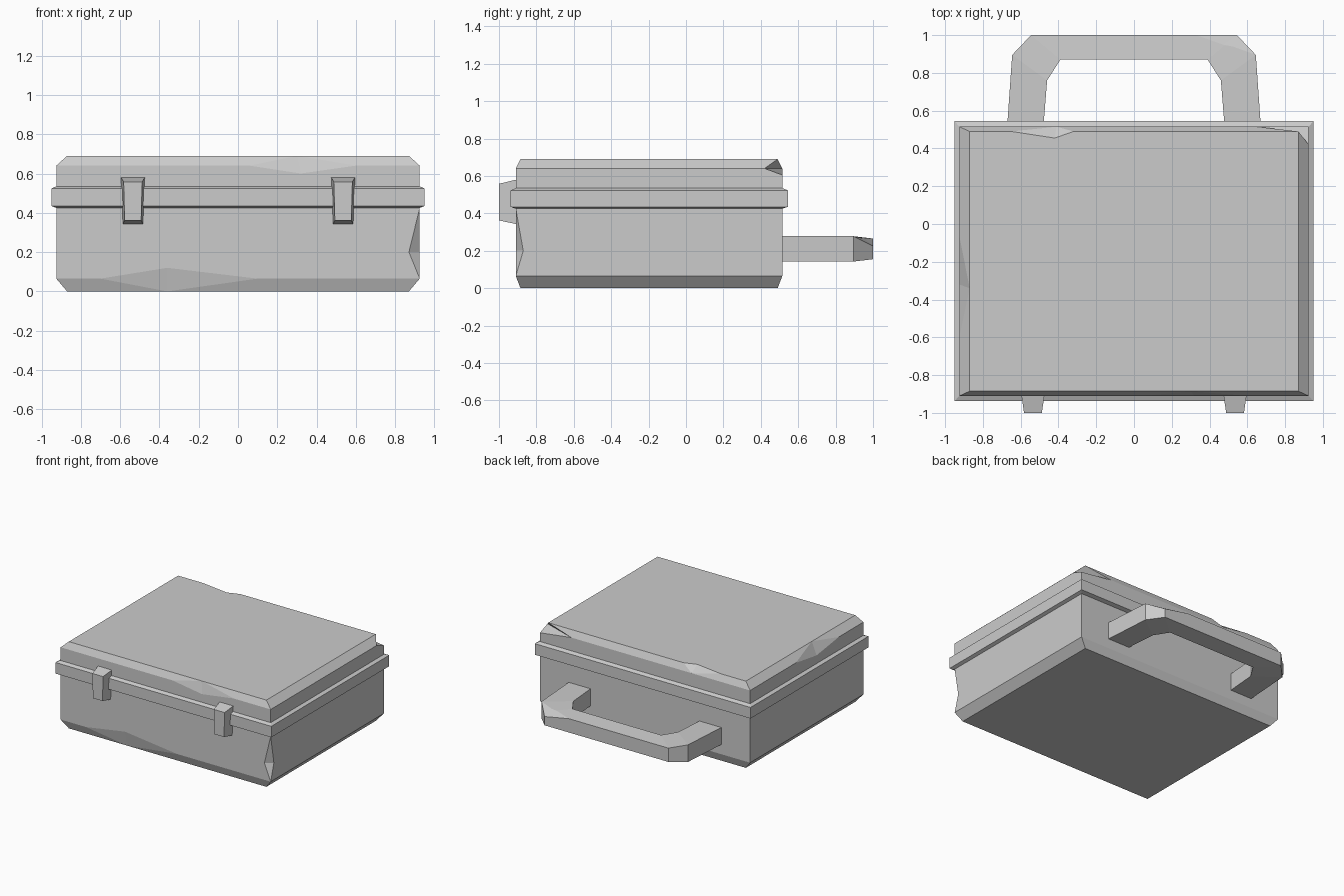
import bpy, bmesh
from mathutils import Vector

if "Cube" in bpy.data.objects:
    bpy.data.objects.remove(bpy.data.objects["Cube"])


def finish(name, bm):
    bmesh.ops.recalc_face_normals(bm, faces=bm.faces)
    me = bpy.data.meshes.new(name)
    bm.to_mesh(me)
    bm.free()
    ob = bpy.data.objects.new(name, me)
    bpy.context.collection.objects.link(ob)
    return ob


def loft(name, rings):
    """Join equal-length closed rings of points and cap both ends."""
    bm = bmesh.new()
    vs = [[bm.verts.new(p) for p in r] for r in rings]
    n = len(vs[0])
    for a, b in zip(vs, vs[1:]):
        for i in range(n):
            j = (i + 1) % n
            bm.faces.new((a[i], a[j], b[j], b[i]))
    bm.faces.new(vs[0])
    bm.faces.new(vs[-1])
    return finish(name, bm)


def rect(hx, y0, y1, z):
    return [(-hx, y0, z), (hx, y0, z), (hx, y1, z), (-hx, y1, z)]


def chip(target, points, outward):
    """Cut a faceted dent bounded by points; outward pushes the cutter clear of the surface."""
    bm = bmesh.new()
    mid = sum((Vector(p) for p in points), Vector()) / len(points)
    for p in list(points) + [mid + Vector(outward)]:
        bm.verts.new(p)
    bmesh.ops.convex_hull(bm, input=bm.verts)
    cutter = finish("chip_cutter", bm)
    cutter.hide_render = True
    mod = target.modifiers.new("chip", 'BOOLEAN')
    mod.operation = 'DIFFERENCE'
    mod.solver = 'EXACT'
    mod.object = cutter
    bpy.context.view_layer.objects.active = target
    bpy.ops.object.modifier_apply(modifier=mod.name)
    bpy.data.objects.remove(cutter)


# Case body with chamfered bottom and lid
body = loft("case_body", [
    rect(0.87, -0.885, 0.49, 0.0),
    rect(0.925, -0.91, 0.515, 0.065),
    rect(0.925, -0.91, 0.515, 0.64),
    rect(0.87, -0.885, 0.49, 0.69),
])

# Worn dents: front bottom, front top, front right corner, back top, left top, back right lid corner
chip(body, [(-0.70, -0.91, 0.065), (0.10, -0.91, 0.065),
            (-0.36, -0.91, 0.12), (-0.36, -0.885, 0.0)], (0, -0.2, -0.1))
chip(body, [(0.06, -0.91, 0.64), (0.60, -0.91, 0.64),
            (0.32, -0.91, 0.60), (0.30, -0.885, 0.69)], (0, -0.2, 0.1))
chip(body, [(0.925, -0.91, 0.425), (0.925, -0.91, 0.065),
            (0.87, -0.91, 0.20), (0.925, -0.87, 0.20)], (0.15, -0.15, 0))
chip(body, [(-0.65, 0.49, 0.69), (-0.32, 0.49, 0.69),
            (-0.42, 0.455, 0.69), (-0.41, 0.515, 0.64)], (0, 0.1, 0.2))
chip(body, [(-0.925, -0.06, 0.64), (-0.925, -0.60, 0.64),
            (-0.925, -0.32, 0.60), (-0.87, -0.34, 0.69)], (-0.2, 0, 0.1))
chip(body, [(0.925, 0.42, 0.64), (0.925, 0.515, 0.605),
            (0.65, 0.515, 0.64), (0.87, 0.49, 0.69)], (0.25, 0.2, 0.1))

# Raised rim where lid meets base
loft("lid_rim", [
    rect(0.925, -0.91, 0.515, 0.425),
    rect(0.95, -0.938, 0.545, 0.435),
    rect(0.95, -0.938, 0.545, 0.523),
    rect(0.925, -0.91, 0.515, 0.535),
])

# Carry handle: (outer x, outer y, inner x, inner y, outer half height)
half = [(0.672, 0.51, 0.48, 0.51, 0.068),
        (0.645, 0.895, 0.46, 0.76, 0.068),
        (0.545, 1.0, 0.39, 0.87, 0.055)]
stations = [(-a, b, -c, d, h) for a, b, c, d, h in half] + half[::-1]
zc = 0.21
handle = loft("handle", [
    [(ox, oy, zc - h), (ox, oy, zc + h), (ix, iy, zc + 0.068), (ix, iy, zc - 0.068)]
    for ox, oy, ix, iy, h in stations])
chip(handle, [(0.33, 1.0, 0.265), (0.645, 0.895, 0.278),
              (0.545, 1.0, 0.225), (0.47, 0.95, 0.27)], (0.1, 0.1, 0.15))

# Front latches, tapering outward and downward
for side, x in (("left", -0.535), ("right", 0.535)):
    def trapezoid(y, top, bottom, z1, z0):
        return [(x - top, y, z1), (x + top, y, z1), (x + bottom, y, z0), (x - bottom, y, z0)]
    loft("latch_" + side, [
        trapezoid(-0.90, 0.062, 0.052, 0.582, 0.341),
        trapezoid(-1.0, 0.047, 0.042, 0.558, 0.362),
    ])
